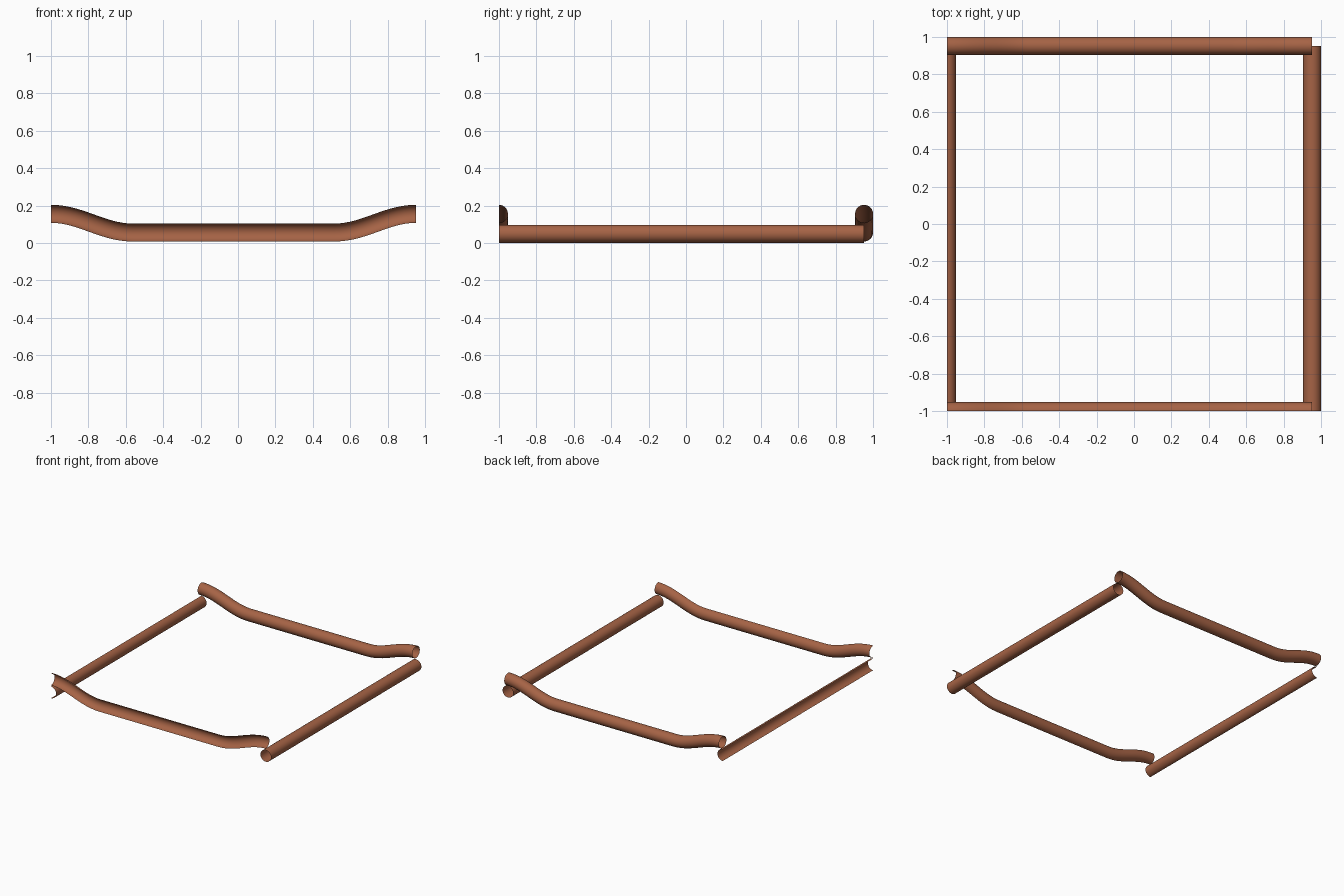
import bpy, bmesh, math
from mathutils import Vector

if "Cube" in bpy.data.objects:
    bpy.data.objects.remove(bpy.data.objects["Cube"])

R = 0.048          # tube radius
SIDES = 24         # sides of a full tube
MID, FULL = -0.024, 0.976   # centre and half length of every tube

mat = bpy.data.materials.new("brown_fibre")
mat.diffuse_color = (0.38, 0.125, 0.06, 1)
mat.use_nodes = True
mat.node_tree.nodes["Principled BSDF"].inputs["Base Color"].default_value = mat.diffuse_color


def sweep(name, path, side, half=False):
    """Open-ended thin tube along path; half keeps only the +side half."""
    bm = bmesh.new()
    n = SIDES // 2 + 1 if half else SIDES
    rings = []
    for i, p in enumerate(path):
        t = (path[min(i + 1, len(path) - 1)] - path[max(i - 1, 0)]).normalized()
        if i in (0, len(path) - 1):      # square-cut ends
            t = Vector((abs(side.y), abs(side.x), 0))
        up = t.cross(side)
        if up.z < 0:
            up = -up
        rings.append([bm.verts.new(p + R * (math.cos(a) * side + math.sin(a) * up))
                      for a in [-math.pi / 2 + 2 * math.pi * k / SIDES for k in range(n)]])
    for a, b in zip(rings, rings[1:]):
        for k in range(n - 1 if half else n):
            j = (k + 1) % n
            f = bm.faces.new((a[k], a[j], b[j], b[k]))
            f.smooth = True
            # face outwards from the tube's axis
            f.normal_update()
            i = rings.index(a)
            if f.normal.dot(f.calc_center_median() - (path[i] + path[i + 1]) / 2) < 0:
                f.normal_flip()
    me = bpy.data.meshes.new(name)
    bm.to_mesh(me)
    bm.free()
    me.materials.append(mat)
    ob = bpy.data.objects.new(name, me)
    bpy.context.collection.objects.link(ob)


# Height of the bent strands: low middle, smooth rise to both ends
def wave(u):
    s = min(max((abs(u) - 0.54) / (FULL - 0.54), 0), 1)
    return 0.056 + 0.1 * (0.5 - 0.5 * math.cos(math.pi * s))


bend = [0.54 + (FULL - 0.54) * i / 14 for i in range(15)]
us = [-u for u in reversed(bend)] + bend

# Bent strands along x: cut-in-half one at the front, full one at the back
for name, y, half in (("front_half_strand", -1, True), ("back_strand", 1 - R, False)):
    sweep(name, [Vector((MID + u, y, wave(u))) for u in us], Vector((0, 1, 0)), half)

# Straight strands along y: cut-in-half one on the left, full one on the right
for name, x, half in (("left_half_strand", -1, True), ("right_strand", 1 - R, False)):
    sweep(name, [Vector((x, MID + u, 0.049)) for u in (-FULL, FULL)], Vector((1, 0, 0)), half)
